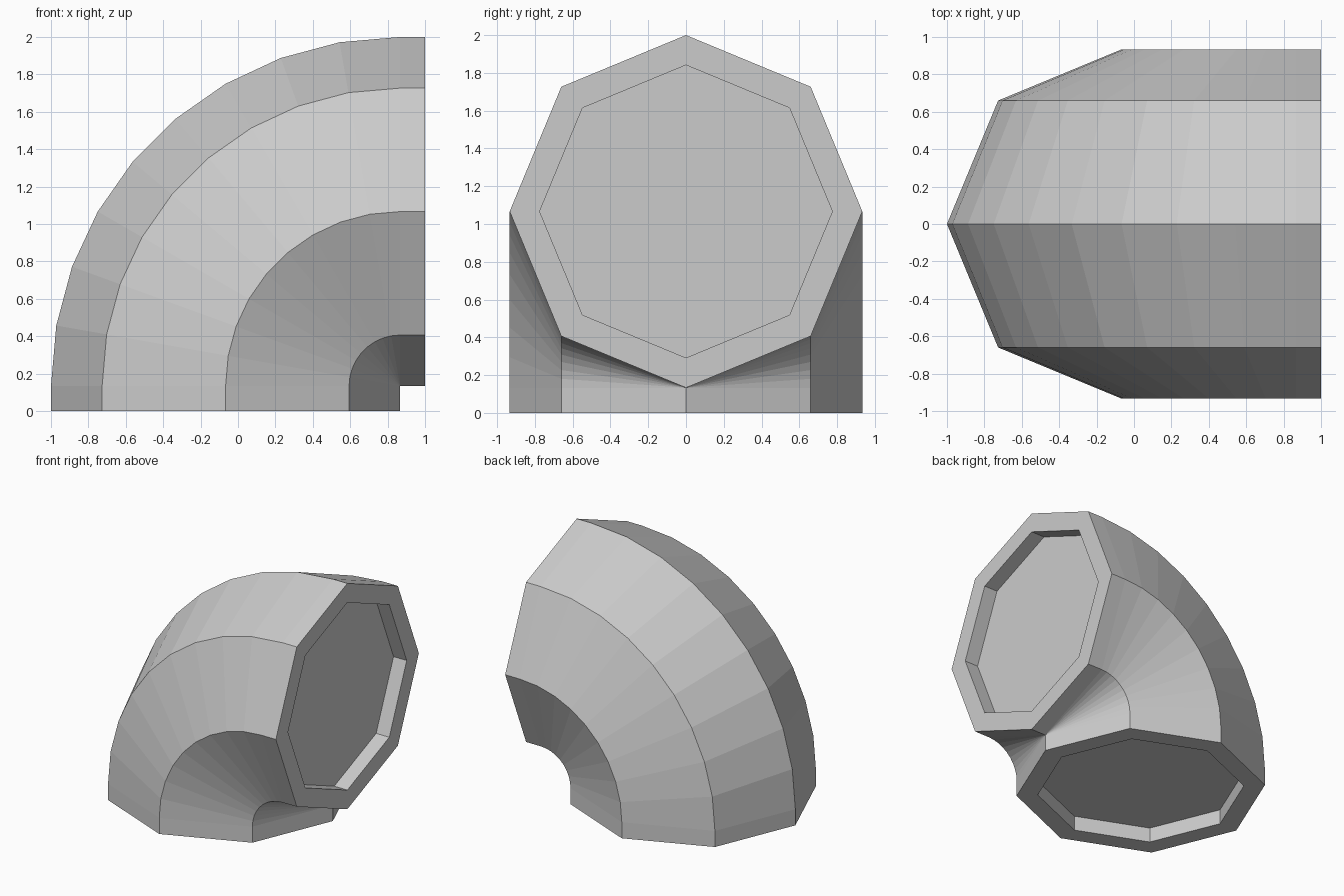
import bpy
import bmesh
from math import sin, cos, radians, tau
from mathutils import Vector

cube = bpy.data.objects.get("Cube")
if cube:
    bpy.data.objects.remove(cube, do_unlink=True)

SIDES = 8            # octagonal pipe
STEPS = 9            # segments in the quarter bend
COLLAR = 0.133       # straight length at each mouth
RADIUS = (2 - COLLAR) / 2
BORE = 0.83          # mouth opening relative to the outer radius
DEPTH = 0.12         # depth of the mouth recess
PIVOT = Vector((1 - COLLAR, 0, COLLAR))

grey = bpy.data.materials.new("light grey")
grey.use_nodes = True
colour = (0.6, 0.6, 0.6, 1)
grey.diffuse_color = colour
grey.node_tree.nodes["Principled BSDF"].inputs["Base Color"].default_value = colour


def add_ring(bm, angle, scale, slide):
    """Octagon at a bend angle, slid along the pipe direction."""
    outward = Vector((-cos(angle), 0, sin(angle)))
    along = Vector((sin(angle), 0, cos(angle)))
    ring = []
    for i in range(SIDES):
        t = tau * i / SIDES
        reach = RADIUS * (1 + scale * cos(t))
        side = Vector((0, scale * RADIUS * sin(t), 0))
        ring.append(bm.verts.new(PIVOT + outward * reach + side + along * slide))
    return ring


# Stations from the recessed lower mouth, round the bend, to the recessed upper mouth
quarter = radians(90)
mouth = [(BORE, COLLAR - DEPTH), (BORE, COLLAR), (1, COLLAR)]
stations = [(0, k, -s) for k, s in mouth]
stations += [(quarter * i / STEPS, 1, 0) for i in range(STEPS + 1)]
stations += [(quarter, k, s) for k, s in reversed(mouth)]

# Loft the elbow and close the recess floors
bm = bmesh.new()
rings = [add_ring(bm, *station) for station in stations]
for a, b in zip(rings, rings[1:]):
    for i in range(SIDES):
        j = (i + 1) % SIDES
        bm.faces.new((a[i], a[j], b[j], b[i]))
bm.faces.new(rings[0])
bm.faces.new(rings[-1])
bmesh.ops.recalc_face_normals(bm, faces=bm.faces)
# The inside of the bend pinches to a single point
bmesh.ops.remove_doubles(bm, verts=bm.verts, dist=0.0001)

mesh = bpy.data.meshes.new("pipe_elbow")
bm.to_mesh(mesh)
bm.free()
mesh.materials.append(grey)
elbow = bpy.data.objects.new("pipe_elbow", mesh)
bpy.context.collection.objects.link(elbow)
